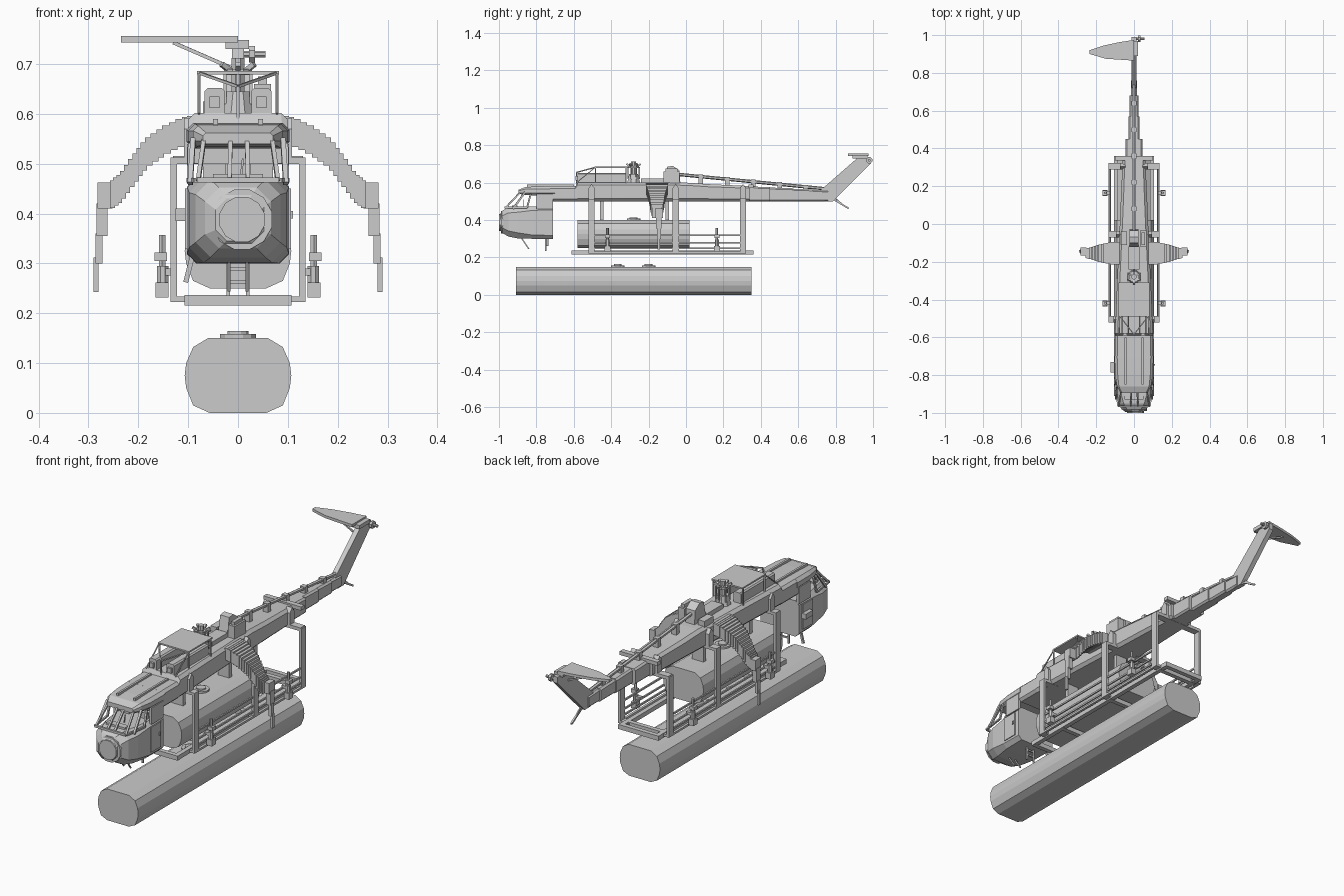
import bpy, bmesh, math
from mathutils import Vector

grey = bpy.data.materials.new("plain grey")
grey.diffuse_color = (0.6, 0.6, 0.6, 1)


def finish(name, bm):
    bmesh.ops.recalc_face_normals(bm, faces=bm.faces)
    me = bpy.data.meshes.new(name)
    bm.to_mesh(me)
    bm.free()
    me.materials.append(grey)
    ob = bpy.data.objects.new(name, me)
    bpy.context.collection.objects.link(ob)
    return ob


def loft(name, rings):
    """Skin a list of equal-length point rings and cap the ends."""
    bm = bmesh.new()
    vs = [[bm.verts.new(p) for p in r] for r in rings]
    n = len(vs[0])
    for a, b in zip(vs, vs[1:]):
        for i in range(n):
            j = (i + 1) % n
            bm.faces.new((a[i], a[j], b[j], b[i]))
    bm.faces.new(vs[0])
    bm.faces.new(vs[-1])
    return finish(name, bm)


def box(name, x0, x1, y0, y1, z0, z1):
    return loft(name, [[(x0, y0, z), (x1, y0, z), (x1, y1, z), (x0, y1, z)] for z in (z0, z1)])


def prism(name, pts, axis, lo, hi):
    """Extrude a 2D outline along x (pts are y,z) or z (pts are x,y)."""
    put = (lambda p, d: (d, *p)) if axis == 'x' else (lambda p, d: (*p, d))
    return loft(name, [[put(p, d) for p in pts] for d in (lo, hi)])


def bar(name, a, b, r, sides=4, r2=None):
    """Straight bar or cone between two points."""
    a, b = Vector(a), Vector(b)
    q = (b - a).to_track_quat('Z', 'Y')
    ring = lambda c, rad: [c + q @ Vector((rad * math.cos(t), rad * math.sin(t), 0)) for t in
                           [2 * math.pi * (i + .5) / sides for i in range(sides)]]
    return loft(name, [ring(a, r), ring(b, r if r2 is None else r2)])


def octa(y, w, z0, z1, c):
    """Chamfered rectangle cross-section."""
    return [(-w + c, y, z0), (w - c, y, z0), (w, y, z0 + c), (w, y, z1 - c),
            (w - c, y, z1), (-w + c, y, z1), (-w, y, z1 - c), (-w, y, z0 + c)]


def tank(name, y0, y1, z, caps):
    half = [(.057, 0), (.09, .015), (.104, .05), (.107, .075), (.104, .1), (.09, .132), (.06, .15)]
    sec = half + [(-x, h) for x, h in reversed(half)]
    loft(name, [[(x, y, z + h) for x, h in sec] for y in (y0, y1)])
    for c in caps:
        bar(name + "_cap", (0, c, z + .148), (0, c, z + .158), .037, 12)
        bar(name + "_cap_top", (0, c, z + .157), (0, c, z + .164), .022, 12)


# tanks
tank("lower_tank", -.91, .35, 0, (-.365, -.2))
tank("upper_tank", -.58, .02, .25, (-.28,))

# spine beam and tail boom
loft("spine_beam", [octa(*s) for s in [
    (-.71, .1, .5, .582, .012), (-.59, .1, .5, .582, .012), (-.58, .1, .5, .602, .014),
    (-.32, .09, .5, .602, .014), (.0, .075, .5, .6, .014), (.12, .07, .5, .592, .014),
    (.34, .06, .5, .582, .012)]])
for i, (y0, y1, w, zt) in enumerate([(.33, .45, .046, .58), (.44, .57, .03, .574),
                                    (.56, .68, .024, .568), (.67, .76, .017, .562)]):
    loft("tail_boom_%d" % i, [octa(y, w, .5, zt - .004 * k, .008) for k, y in enumerate((y0, y1))])
prism("tail_fin", [(.72, .56), (.74, .5), (.785, .5), (.99, .705), (.99, .735), (.92, .735)], 'x', -.012, .012)
prism("stabilizer", [(0, .865), (0, .975), (-.08, .962), (-.16, .945), (-.235, .92), (-.235, .9), (-.15, .875)],
      'z', .743, .756)
box("stabilizer_mount", -.025, .022, .89, .97, .73, .748)
bar("stabilizer_strut", (-.13, .92, .743), (-.008, .91, .69), .005)
bar("tail_rotor_shaft", (0, .98, .72), (.055, .98, .72), .007, 8)
bar("tail_rotor_hub", (.022, .98, .72), (.034, .98, .72), .018, 8)
bar("tail_skid", (0, .765, .525), (0, .87, .462), .006)
bar("tail_skid_brace", (0, .80, .515), (0, .845, .477), .004)

# drive shaft on the boom
bar("drive_shaft", (0, -.08, .648), (0, .75, .567), .009, 6)
bar("fin_shaft", (0, .74, .566), (0, .925, .73), .007, 6)
for y in (.08, .22, .36, .5, .64):
    z = .648 - (y + .08) * .0976
    box("shaft_collar", -.013, .013, y - .012, y + .012, z - .045, z + .011)

# cockpit lower hull and nose
loft("cockpit_hull", [octa(*s) for s in [
    (-.995, .045, .345, .43, .022), (-.98, .066, .33, .452, .028), (-.95, .085, .312, .468, .03),
    (-.9, .098, .302, .472, .03), (-.82, .102, .3, .472, .02), (-.71, .102, .3, .472, .018)]])
bar("nose_disc", (.008, -1, .388), (.008, -.985, .388), .047, 12)
bar("nose_ring", (.008, -.99, .388), (.008, -.97, .388), .062, 12)

# cockpit roof, pillars, side panels
loft("cockpit_roof", [octa(*s) for s in [
    (-.895, .07, .54, .562, .006), (-.86, .09, .535, .576, .01),
    (-.8, .1, .53, .58, .014), (-.70, .103, .53, .582, .014)]])
for x0, x1 in ((-.08, -.068), (-.017, -.015), (.02, .018), (.08, .068)):
    bar("windscreen_pillar", (x0, -.965, .465), (x1, -.885, .55), .006)
bar("windscreen_sill", (-.082, -.965, .467), (.082, -.965, .467), .007)
bar("windscreen_header", (-.072, -.885, .55), (.072, -.885, .55), .008)
for s in (-1, 1):
    bar("corner_pillar", (s * .096, -.925, .46), (s * .09, -.86, .55), .007)
    bar("side_pillar", (s * .098, -.85, .465), (s * .096, -.83, .54), .006)
    bar("side_sill", (s * .084, -.965, .467), (s * .099, -.85, .467), .006)
    box("rear_side_panel", s * .09, s * .102, -.8, -.71, .46, .54)
    box("cockpit_door", s * .1, s * .106, -.81, -.735, .33, .45)
    box("door_handle", s * .104, s * .11, -.75, -.74, .39, .405)
    # pilot seats
    box("seat_back", s * .025, s * .07, -.79, -.775, .465, .50)
box("instrument_panel", -.05, .05, -.93, -.9, .465, .479)
bar("control_stick", (.005, -.87, .465), (.01, -.87, .51), .003)

# cockpit fittings
for x in (-.02, .02):
    bar("step_leg", (x, -.75, .305), (x, -.75, .235), .005)
for z in (.262, .288):
    bar("step_rung", (-.022, -.75, z), (.022, -.75, z), .005)
for x in (-.018, .018):
    bar("nose_antenna", (x, -.88, .305), (x, -.84, .245), .004)
bar("boarding_strut", (-.085, -.74, .34), (-.105, -.74, .262), .007)
box("side_mirror", -.125, -.1, -.785, -.73, .385, .41)
bar("side_antenna", (.083, -.9, .375), (.083, -.9, .41), .004)
for x in (-.045, .045):
    box("roof_rail", x - .005, x + .005, -.85, -.6, .578, .59)

# engines with sand screen roof
for s in (-1, 1):
    loft("engine", [octa(y, .02, .595, .652, .006) for y in (-.58, -.32)])
    bpy.context.collection.objects[-1].location.x = s * .047
    box("engine_inlet", s * .037, s * .057, -.59, -.575, .612, .635)
    for y in (-.485, -.32):
        bar("screen_post", (s * .078, y, .595), (s * .078, y, .682), .004)
    bar("screen_brace", (s * .078, -.485, .682), (0, -.585, .655), .004)
    bar("screen_side_brace", (s * .078, -.485, .682), (s * .078, -.585, .6), .003)
box("screen_roof", -.082, .082, -.49, -.31, .679, .686)
bar("screen_prop", (0, -.585, .655), (0, -.585, .59), .004)

# rotor head
bar("rotor_base", (0, -.28, .595), (0, -.28, .645), .038, 8, .026)
bar("rotor_mast", (0, -.28, .64), (0, -.28, .712), .014, 8)
bar("rotor_plate", (0, -.28, .678), (0, -.28, .69), .03, 8)
for i in range(6):
    a = i * math.pi / 3 + math.pi / 6
    x, y = math.cos(a), math.sin(a)
    bar("rotor_lug", (.015 * x, -.28 + .015 * y, .684), (.038 * x, -.28 + .038 * y, .70), .007)
    bar("rotor_link", (.03 * x, -.28 + .03 * y, .62), (.03 * x, -.28 + .03 * y, .685), .004)

# gearbox fairing and deck boxes
prism("gear_fairing", [(-.12, .595), (-.03, .595), (-.035, .665), (-.07, .69), (-.1, .685)], 'x', -.024, .024)
box("deck_box", .032, .066, -.12, -.035, .595, .66)
box("deck_box_lid", .04, .058, -.11, -.045, .659, .675)
box("deck_block", -.07, -.036, -.11, -.04, .595, .625)
box("deck_spine", -.03, .03, -.24, -.12, .598, .622)

# drooping stepped side wings
path = [(.08, .57, .12), (.11, .565, .12), (.15, .545, .105), (.185, .52, .09),
        (.21, .487, .075), (.235, .452, .06), (.255, .436, .05)]
for s in (-1, 1):
    for (xa, za, ca), (xb, zb, cb) in zip(path, path[1:]):
        for k in range(3):
            t = (k + .5) / 3
            x, z, c = xa + (xb - xa) * t, za + (zb - za) * t, ca + (cb - ca) * t
            h = (xb - xa) / 6 + .002
            box("wing_step", s * (x - h), s * (x + h), -.155 - c / 2, -.155 + c / 2, z - .028, z + .028)
    for x0, x1, c, z0, z1 in ((.252, .282, .042, .41, .462), (.262, .284, .03, .355, .42),
                              (.272, .286, .022, .3, .36), (.28, .29, .014, .243, .312)):
        box("wing_tip", s * x0, s * x1, -.145 - c / 2, -.145 + c / 2, z0, z1)

# cargo frame under the beam
for s in (-1, 1):
    box("floor_rail", s * .085, s * .107, -.61, .36, .216, .237)
    box("outer_rail", s * .123, s * .135, -.51, .32, .222, .232)
    for z in (.25, .278, .32):
        box("guard_rail", s * .124, s * .131, -.5, .31, z - .004, z + .004)
    for y, bx in ((-.505, .1), (-.055, .088), (.305, .066)):
        box("frame_post", s * .122, s * .135, y - .017, y + .017, .222, .512)
        box("post_foot", s * .08, s * .13, y - .017, y + .017, .222, .234)
        prism("post_bracket", [(y - .017, .5), (y + .017, .5), (y + .017, .57), (y, .592), (y - .017, .57)],
              'x', s * (bx - .02), s * (bx + .008))
        box("post_arm", s * .05, s * .13, y - .017, y + .017, .499, .512)
    # side fenders with rollers
    for y in (-.42, .165):
        bar("fender_rod", (s * .152, y, .235), (s * .152, y, .357), .007, 6)
        box("fender_base", s * .139, s * .166, y - .016, y + .016, .232, .262)
        bar("fender_roller", (s * .151, y, .262), (s * .151, y, .295), .012, 8)
        box("fender_block", s * .142, s * .168, y - .013, y + .013, .305, .322)
        box("fender_arm", s * .122, s * .152, y - .01, y + .01, .276, .29)
for y in (-.6, -.4, -.055, .305, .35):
    box("floor_crossbar", -.107, .107, y - .011, y + .011, .215, .237)
box("rear_top_bar", -.13, .13, .288, .322, .499, .515)
box("rear_deck_bar", -.1, .1, .335, .36, .572, .59)
for y in (-.45, -.1):
    box("tank_hanger", -.03, .03, y - .01, y + .01, .395, .505)
